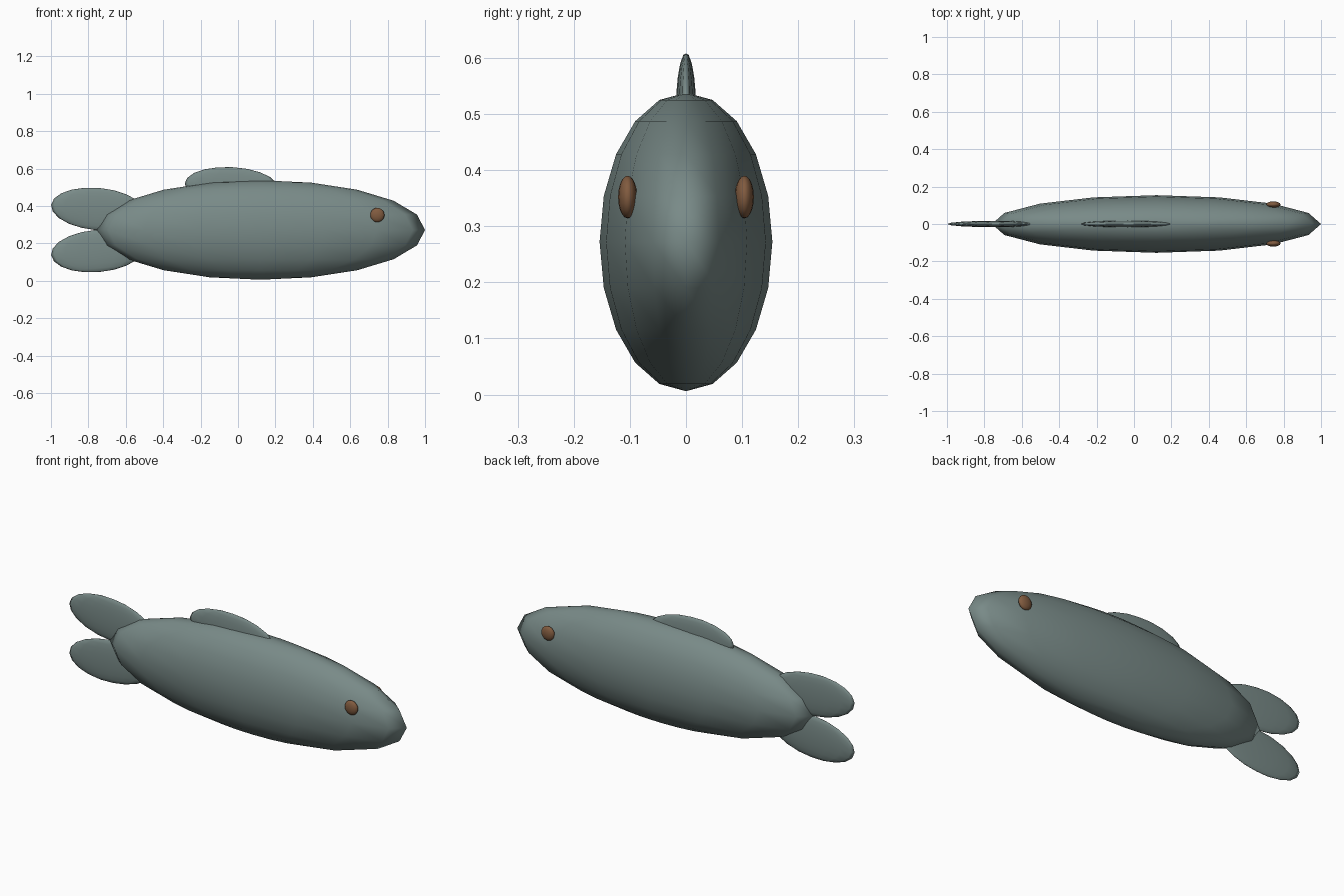
import bpy
from math import radians

cube = bpy.data.objects.get("Cube")
if cube:
    bpy.data.objects.remove(cube, do_unlink=True)


def material(name, colour):
    mat = bpy.data.materials.new(name)
    mat.use_nodes = True
    mat.diffuse_color = colour
    bsdf = mat.node_tree.nodes["Principled BSDF"]
    bsdf.inputs["Base Color"].default_value = colour
    bsdf.inputs["Roughness"].default_value = 0.6
    return mat


skin = material("grey_green_skin", (0.19, 0.255, 0.245, 1))
iris = material("brown_eye", (0.22, 0.105, 0.05, 1))


def ellipsoid(name, centre, radii, mat, tilt=0):
    """Smooth stretched sphere, tilted about the side-to-side axis."""
    bpy.ops.mesh.primitive_uv_sphere_add(
        segments=16, ring_count=10, radius=1, location=centre,
        rotation=(0, radians(tilt), 0), scale=radii)
    obj = bpy.context.object
    obj.name = name
    obj.data.materials.append(mat)
    bpy.ops.object.shade_smooth()
    return obj


MID = 0.272  # height of the body axis

# Body and back fin
ellipsoid("body", (0.12, 0, MID), (0.88, 0.154, 0.266), skin)
ellipsoid("dorsal_fin", (-0.035, 0, 0.508), (0.25, 0.018, 0.1), skin, 3)

# Two tail lobes, mirrored about the body axis
for name, side in (("upper_tail_fin", 1), ("lower_tail_fin", -1)):
    ellipsoid(name, (-0.75, 0, MID + side * 0.112), (0.25, 0.017, 0.113),
              skin, side * 5)

# Eyes, one on each flank
for name, side in (("eye_front_side", -1), ("eye_back_side", 1)):
    ellipsoid(name, (0.745, side * 0.104, 0.352), (0.038, 0.017, 0.038), iris)
